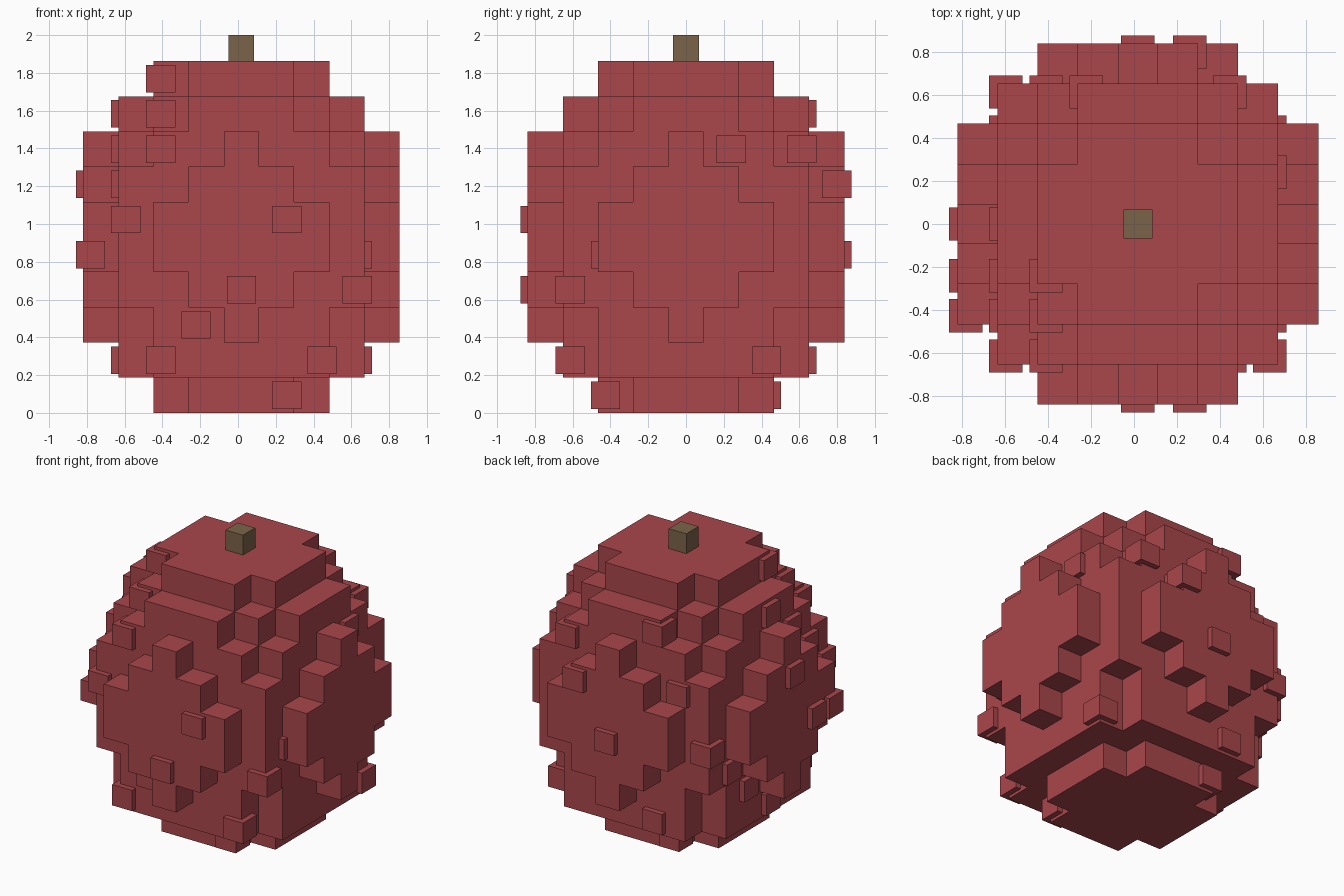
import bpy, bmesh, math
from mathutils import Matrix, Vector

if "Cube" in bpy.data.objects:
    bpy.data.objects.remove(bpy.data.objects["Cube"])

U = 0.1862            # block size
CX = 0.018            # fruit axis is slightly off centre in x


def material(name, rgb):
    m = bpy.data.materials.new(name)
    m.diffuse_color = (*rgb, 1)
    m.use_nodes = True
    m.node_tree.nodes["Principled BSDF"].inputs["Base Color"].default_value = m.diffuse_color
    return m


def finish(name, bm, mat):
    me = bpy.data.meshes.new(name)
    bm.to_mesh(me)
    bm.free()
    me.materials.append(mat)
    ob = bpy.data.objects.new(name, me)
    bpy.context.collection.objects.link(ob)
    return ob


def add_box(bm, centre, size):
    bmesh.ops.create_cube(bm, size=1, matrix=Matrix.Translation(centre) @ Matrix.Diagonal((*size, 1)))


red = material("fruit red", (0.40, 0.061, 0.070))
brown = material("stem brown", (0.195, 0.127, 0.065))

# Fruit body: stacked discs of blocks, one squared radius per layer
radius_sq = [5, 13, 16, 18, 20, 20, 18, 16, 10, 5]
cells = {(i, j, k) for k, r in enumerate(radius_sq)
         for i in range(-4, 5) for j in range(-4, 5) if i * i + j * j <= r}
bm = bmesh.new()
for c in cells:
    for axis in range(3):
        for s in (-1, 1):
            n = [0, 0, 0]
            n[axis] = s
            if tuple(a + b for a, b in zip(c, n)) in cells:
                continue
            a, b = (axis + 1) % 3, (axis + 2) % 3
            ring = []
            for p, q in ((-1, -1), (1, -1), (1, 1), (-1, 1))[::s]:
                v = Vector(c)
                v[axis] += s / 2
                v[a] += p / 2
                v[b] += q / 2
                ring.append(bm.verts.new((v.x * U + CX, v.y * U, (v.z + 0.5) * U)))
            bm.faces.new(ring)
bmesh.ops.remove_doubles(bm, verts=bm.verts, dist=0.001)
finish("fruit_body", bm, red)

# Small knobs: slightly smaller blocks pushed outward from their cell
knobs = [
    (-2, -1, 9), (-2, -2, 8), (-3, 0, 8), (-1, 3, 8),
    (-2, -3, 7), (-3, -1, 7), (3, 1, 7), (2, 3, 7),
    (-4, 0, 6), (-3, -2, 6), (1, 4, 6), (-2, 3, 6),
    (-3, -3, 5), (1, -4, 5),
    (-4, -2, 4), (-4, -1, 4), (3, -2, 4), (0, 4, 4), (-3, 3, 4),
    (0, -4, 3), (3, -3, 3), (-3, 2, 3),
    (-1, -3, 2), (-3, 1, 2),
    (-2, -3, 1), (2, -3, 1), (3, 2, 1), (-1, 3, 1), (-3, 0, 1),
    (1, -2, 0), (-1, 2, 0),
]


def pushed(i):
    return i * U + (0.054 * math.copysign(1, i) if i else 0)


bm = bmesh.new()
for i, j, k in knobs:
    add_box(bm, (CX + pushed(i), pushed(j), (k + 0.5) * U), (0.155, 0.155, 0.145))
finish("skin_knobs", bm, red)

# Stem
bm = bmesh.new()
add_box(bm, (CX, 0, 1.93), (0.135, 0.135, 0.14))
finish("stem", bm, brown)
